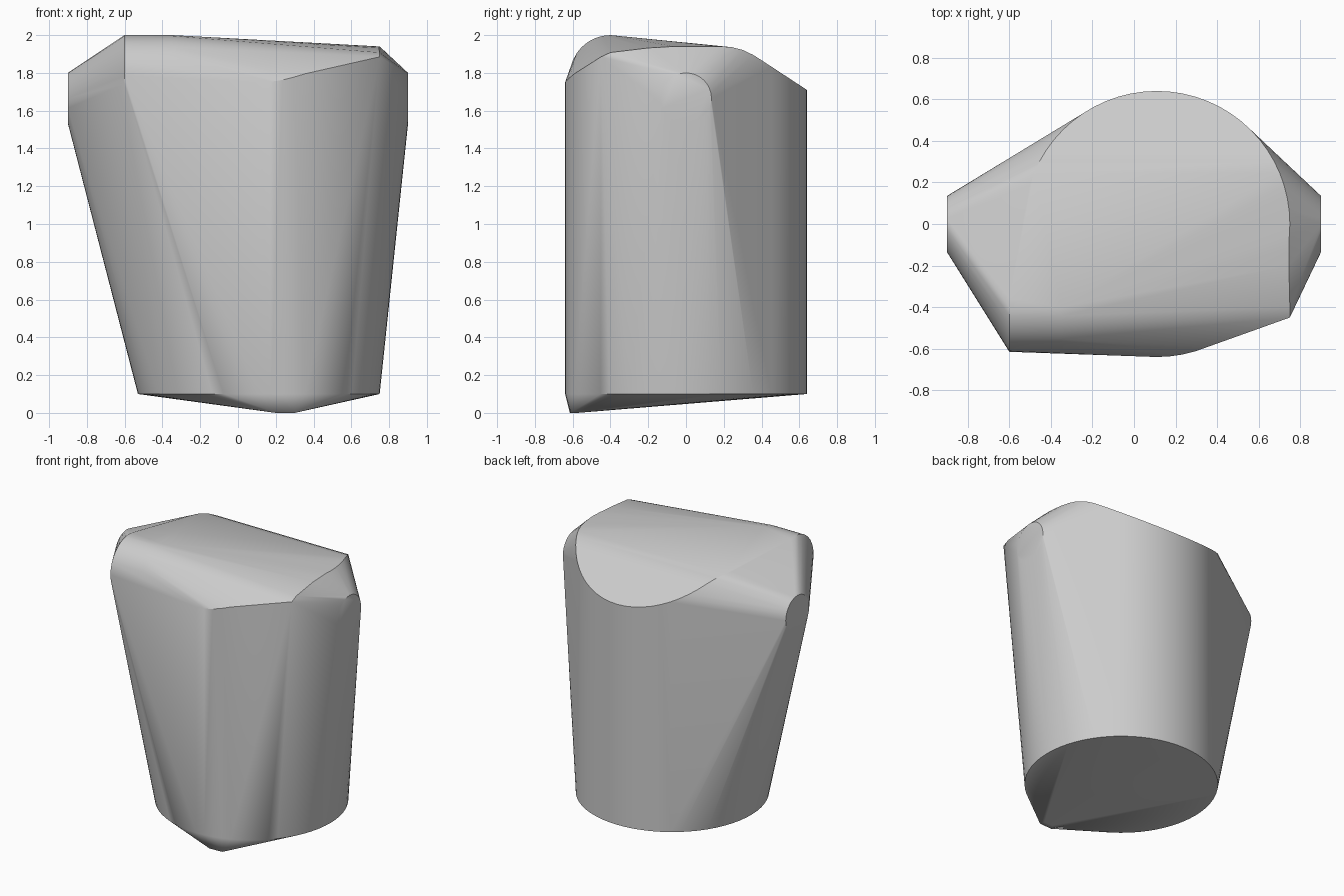
import bpy, bmesh
from math import sin, cos, tau, radians

cube = bpy.data.objects.get("Cube")
if cube:
    bpy.data.objects.remove(cube, do_unlink=True)

CX, R = 0.11, 0.64                      # main column axis and radius
# Height of the rounded top along the depth axis
TOP = [(-0.64, 1.75), (-0.6, 1.79), (-0.45, 1.88), (-0.3, 1.92), (-0.1, 1.94),
       (0.22, 1.94), (0.28, 1.93), (0.34, 1.905), (0.4, 1.867), (0.64, 1.71)]


def top_height(y):
    for (y0, z0), (y1, z1) in zip(TOP, TOP[1:]):
        if y <= y1:
            return z0 + (z1 - z0) * (y - y0) / (y1 - y0)
    return TOP[-1][1]


def side_disc(x, y, z, r, n=32):
    """Circle facing along x."""
    return [(x, y + r * cos(tau * i / n), z + r * sin(tau * i / n)) for i in range(n)]


points = []
# Round column with a level base and a contoured top
for i in range(64):
    a = tau * i / 64
    x, y = CX + R * cos(a), R * sin(a)
    points += [(x, y, 0.1), (x, y, top_height(y))]
# Side knobs
for x in (-0.9, 0.9):
    points += side_disc(x, 0, 1.665, 0.135)
# Raised front shoulder roll
for x in (-0.6, -0.35):
    points += side_disc(x, -0.4, 1.785, 0.215)
# Opposite front corner
points += [(0.75, -0.45, 1.885), (0.75, -0.4, 1.908), (0.745, -0.2, 1.932)]
# Pointed front foot
points += [(0.2, -0.615, 0), (0.3, -0.61, 0), (0.22, -0.575, 0), (0.29, -0.575, 0)]

# Wrap everything in one convex shell
bm = bmesh.new()
for p in points:
    bm.verts.new(p)
hull = bmesh.ops.convex_hull(bm, input=bm.verts[:])
loose = {g for g in hull["geom_interior"] + hull["geom_unused"]
         if isinstance(g, bmesh.types.BMVert)}
bmesh.ops.delete(bm, geom=list(loose), context="VERTS")
bmesh.ops.dissolve_limit(bm, angle_limit=radians(0.5), verts=bm.verts[:], edges=bm.edges[:])
bmesh.ops.recalc_face_normals(bm, faces=bm.faces[:])

mesh = bpy.data.meshes.new("hull_body")
bm.to_mesh(mesh)
bm.free()
body = bpy.data.objects.new("hull_body", mesh)
bpy.context.collection.objects.link(body)

# Plain grey finish
grey = bpy.data.materials.new("light_grey")
grey.use_nodes = True
colour = (0.6, 0.6, 0.6, 1)
grey.diffuse_color = colour
grey.node_tree.nodes["Principled BSDF"].inputs["Base Color"].default_value = colour
mesh.materials.append(grey)

bpy.ops.object.select_all(action="DESELECT")
body.select_set(True)
bpy.context.view_layer.objects.active = body
bpy.ops.object.shade_smooth_by_angle(angle=radians(30))
